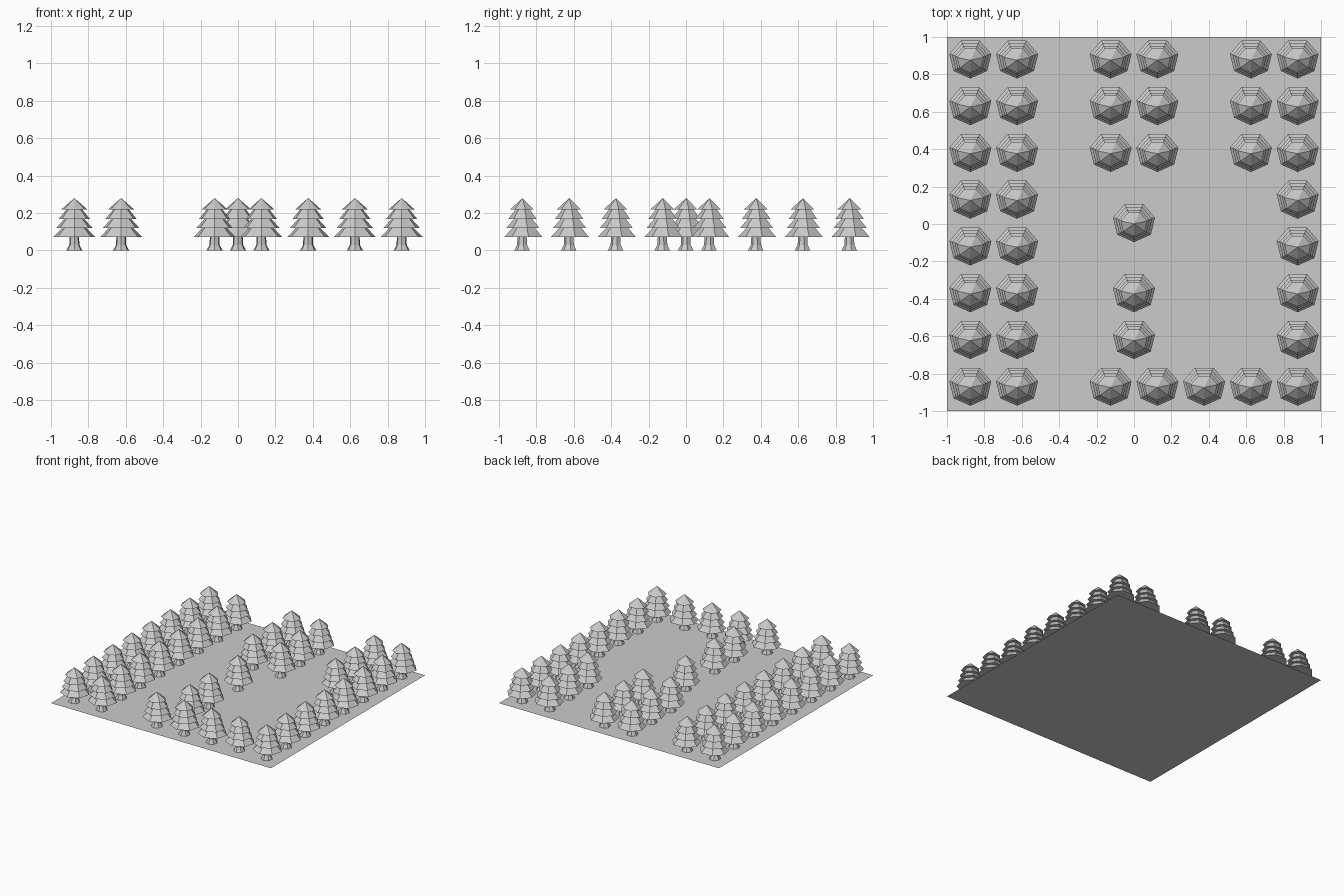
import bpy, bmesh, math
from mathutils import Matrix

cube = bpy.data.objects.get("Cube")
if cube:
    bpy.data.objects.remove(cube, do_unlink=True)

grey = bpy.data.materials.new("pale grey")
grey.use_nodes = True
colour = (0.6, 0.6, 0.6, 1)
grey.diffuse_color = colour
grey.node_tree.nodes["Principled BSDF"].inputs["Base Color"].default_value = colour


def frustum(bm, sides, z0, z1, r0, r1, y=0.0, squash=1.0):
    """Flat-sided cone section with one corner towards the front."""
    place = (Matrix.Translation((0, y, (z0 + z1) / 2))
             @ Matrix.Diagonal((1, squash, 1, 1))
             @ Matrix.Rotation(math.pi, 4, 'Z'))
    made = bmesh.ops.create_cone(bm, cap_ends=True, segments=sides, radius1=r0,
                                 radius2=r1, depth=z1 - z0)
    verts = made["verts"]
    # Turn the first corner to the front whatever its starting angle
    v = max(verts, key=lambda p: p.co.xy.length)
    turn = Matrix.Rotation(math.pi / 2 - math.atan2(v.co.y, v.co.x), 4, 'Z')
    bmesh.ops.transform(bm, matrix=place @ turn, verts=verts)


def finish(bm, name):
    mesh = bpy.data.meshes.new(name)
    bm.to_mesh(mesh)
    bm.free()
    mesh.materials.append(grey)
    return mesh


def add(name, mesh, x=0, y=0):
    obj = bpy.data.objects.new(name, mesh)
    obj.location = (x, y, 0)
    bpy.context.collection.objects.link(obj)


# Ground sheet
bm = bmesh.new()
bmesh.ops.create_grid(bm, x_segments=1, y_segments=1, size=1)
add("ground", finish(bm, "ground"))

# Trunk with a flared foot
bm = bmesh.new()
frustum(bm, 7, 0, 0.03, 0.044, 0.028)
frustum(bm, 7, 0.03, 0.09, 0.028, 0.025)
trunk = finish(bm, "trunk")

# Four stacked skirts of branches, the last one pointed
bm = bmesh.new()
tiers = [(0.072, 0.135, 0.115, 0.052, 0.010),
         (0.120, 0.180, 0.100, 0.044, 0.007),
         (0.168, 0.230, 0.086, 0.034, 0.004),
         (0.218, 0.280, 0.073, 0.0, 0.001)]
for z0, z1, r0, r1, y in tiers:
    frustum(bm, 7, z0, z1, r0, r1, y, 0.93)
branches = finish(bm, "branches")

# Planting plan: columns of trees on a quarter-unit spacing
rows = [-0.875 + 0.25 * i for i in range(8)]
front, back = rows[:1], rows[5:]
plan = {-0.875: rows, -0.625: rows, -0.125: front + back, 0.125: front + back,
        0.375: front, 0.625: front + back, 0.875: rows,
        0.0: [0.0, -0.375, -0.625]}
for x, ys in plan.items():
    for y in ys:
        add("tree_trunk", trunk, x, y)
        add("tree_branches", branches, x, y)
